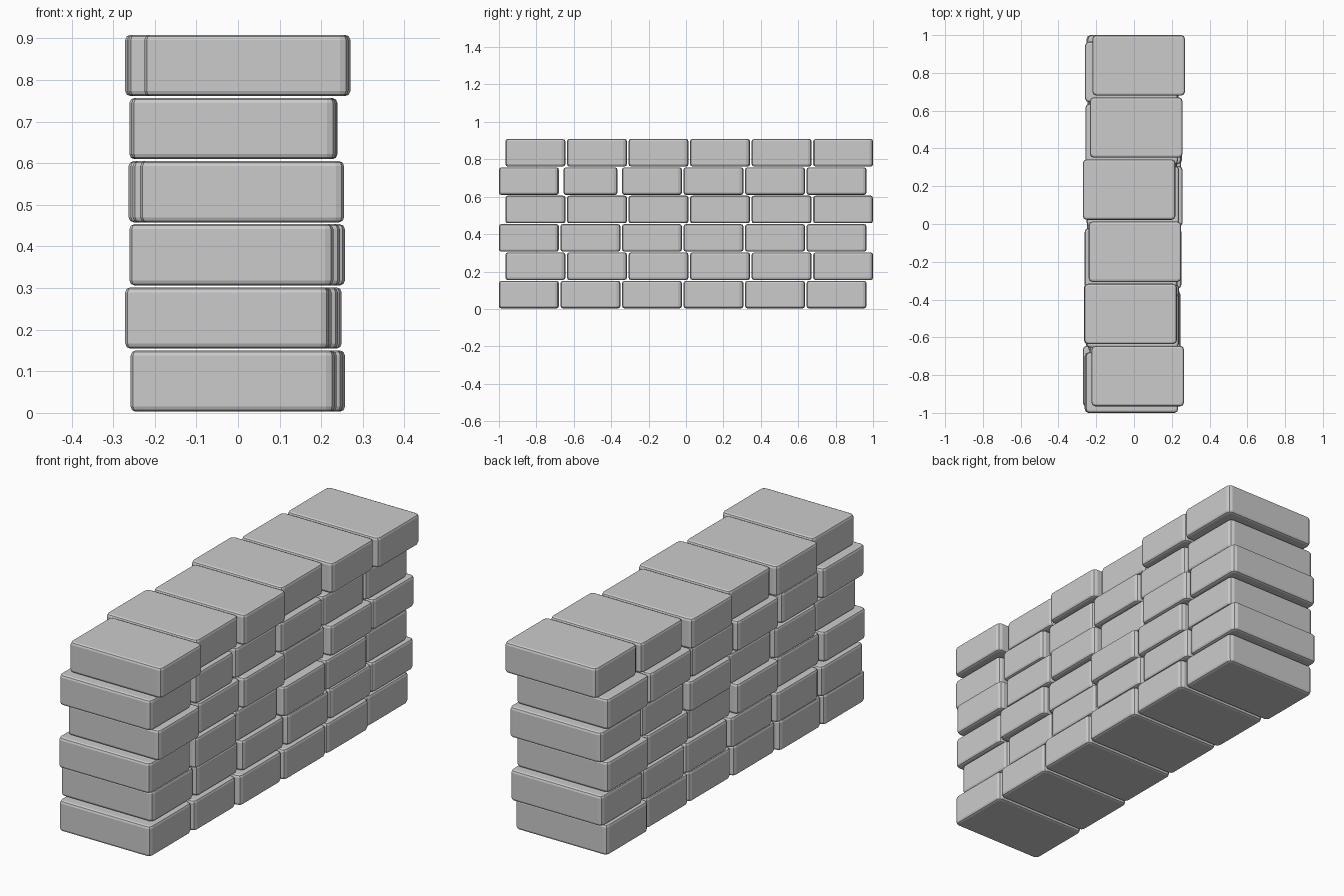
import bpy, bmesh
from mathutils import Vector

if "Cube" in bpy.data.objects:
    bpy.data.objects.remove(bpy.data.objects["Cube"])

WIDTH, LENGTH, HEIGHT = 0.49, 0.32, 0.147
PITCH_Y, PITCH_Z = 0.329, 0.1517

# sideways shift of each brick, front to back, one row per course from the bottom up
SHIFT = [
    [-0.013, -0.008, 0.006, 0.012, 0.008, -0.009],
    [-0.026, -0.020, -0.005, 0.004, 0.000, -0.006],
    [-0.016, 0.000, -0.015, 0.012, 0.004, -0.014],
    [0.010, -0.008, 0.004, -0.018, 0.006, -0.001],
    [-0.011, -0.008, -0.016, -0.006, -0.012, -0.014],
    [0.020, -0.018, 0.005, -0.026, 0.012, 0.025],
]


def brick(name, center, length):
    """One block with softly rounded edges."""
    bm = bmesh.new()
    bmesh.ops.create_cube(bm, size=1)
    bmesh.ops.scale(bm, vec=(WIDTH, length, HEIGHT), verts=bm.verts)
    # upright corners are rounder than the top and bottom rims
    upright = [e for e in bm.edges
               if abs(e.verts[0].co.z - e.verts[1].co.z) > 0.01]
    bmesh.ops.bevel(bm, geom=upright, offset=0.02, segments=2, profile=0.5,
                    affect='EDGES')
    rim = [e for e in bm.edges
           if abs(e.verts[0].co.z - e.verts[1].co.z) < 0.001]
    bmesh.ops.bevel(bm, geom=rim, offset=0.012, segments=2, profile=0.5,
                    affect='EDGES')
    bmesh.ops.recalc_face_normals(bm, faces=bm.faces)
    mesh = bpy.data.meshes.new(name)
    bm.to_mesh(mesh)
    bm.free()
    ob = bpy.data.objects.new(name, mesh)
    ob.location = Vector(center)
    bpy.context.collection.objects.link(ob)


# courses alternate between a forward and a backward offset
for row, shifts in enumerate(SHIFT):
    start = -1.0 if row % 2 == 0 else -0.965
    for col, x in enumerate(shifts):
        y = start + LENGTH / 2 + col * PITCH_Y
        length = LENGTH
        if row == 4 and col == 1:  # the single short brick
            length = 0.288
        brick(f"brick_{row + 1}_{col + 1}",
              (x, y, 0.003 + HEIGHT / 2 + row * PITCH_Z), length)
